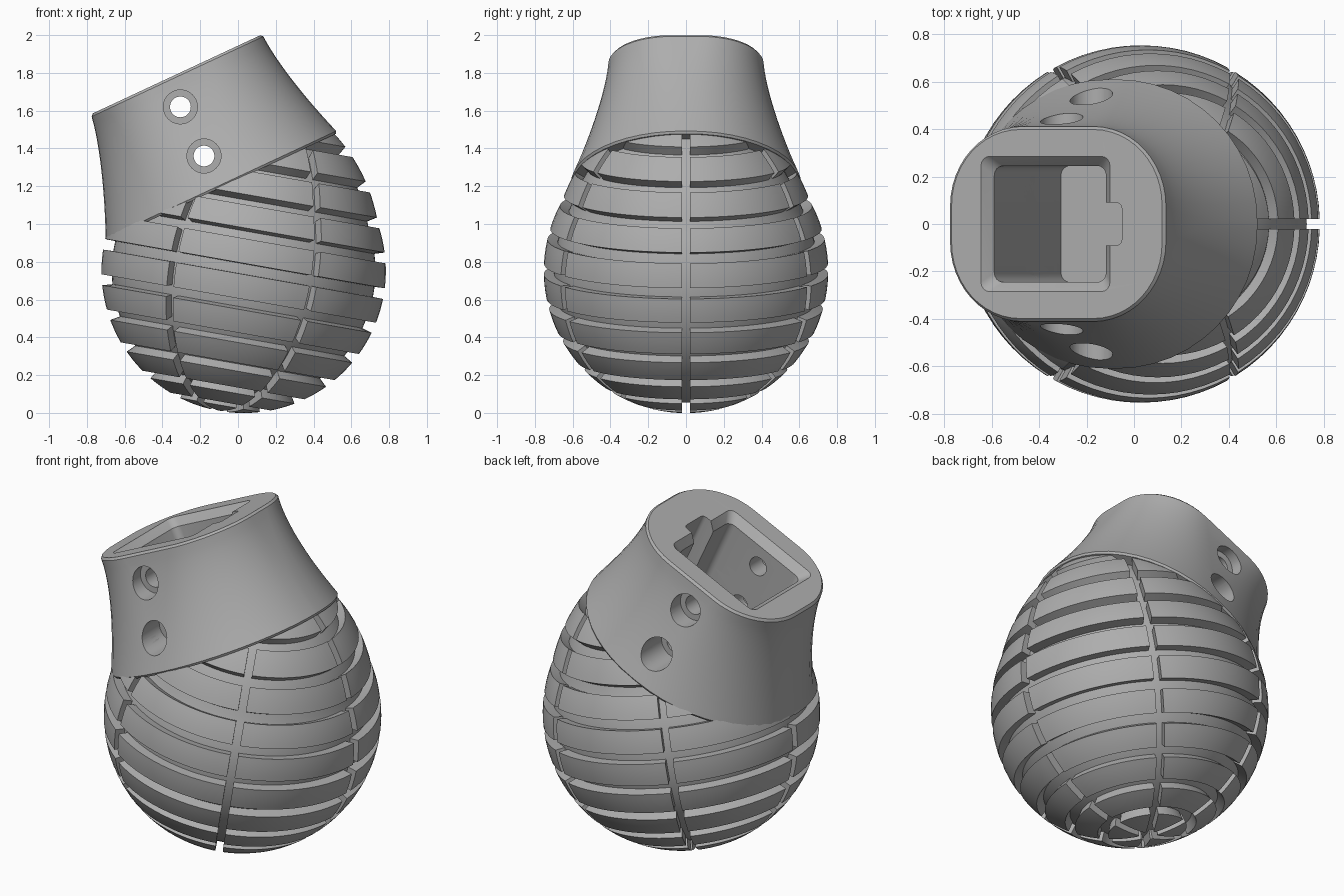
import bpy, bmesh
from math import sin, cos, asin, pi, radians
from mathutils import Matrix, Vector

if "Cube" in bpy.data.objects:
    bpy.data.objects.remove(bpy.data.objects["Cube"])

grey = bpy.data.materials.new("plain grey")
grey.use_nodes = True
grey.diffuse_color = (0.42, 0.42, 0.42, 1)
grey.node_tree.nodes["Principled BSDF"].inputs["Base Color"].default_value = grey.diffuse_color

# Frames: the neck leans to -x, the bulb leans to +x
NECK = Matrix.Rotation(radians(-25), 4, "Y")
BULB = Matrix.Translation((0.03, 0, 0.752)) @ Matrix.Rotation(radians(10), 4, "Y")


def loft(bm, rings):
    """Skin closed rings of points and cap both ends."""
    loops = [[bm.verts.new(p) for p in ring] for ring in rings]
    n = len(loops[0])
    for a, b in zip(loops, loops[1:]):
        for i in range(n):
            j = (i + 1) % n
            bm.faces.new((a[i], a[j], b[j], b[i]))
    bm.faces.new(loops[0][::-1])
    bm.faces.new(loops[-1])


def finish(bm, name, matrix=Matrix()):
    bm.transform(matrix)
    bmesh.ops.recalc_face_normals(bm, faces=bm.faces)
    mesh = bpy.data.meshes.new(name)
    bm.to_mesh(mesh)
    bm.free()
    mesh.materials.append(grey)
    ob = bpy.data.objects.new(name, mesh)
    bpy.context.collection.objects.link(ob)
    return ob


def rounded(cx, hw, hh, rx, ry, z, steps=12):
    """Rounded rectangle with elliptical corners."""
    pts = []
    for q, (sx, sy) in enumerate(((1, 1), (-1, 1), (-1, -1), (1, -1))):
        for i in range(steps + 1):
            a = (q + i / steps) * pi / 2
            pts.append(Vector((cx + sx * (hw - rx) + rx * cos(a),
                               sy * (hh - ry) + ry * sin(a), z)))
    return pts


def cylinder(name, x, z, radius, y0, y1):
    bm = bmesh.new()
    loft(bm, [[(x + radius * cos(i * pi / 20), y, z + radius * sin(i * pi / 20))
               for i in range(40)] for y in (y0, y1)])
    return finish(bm, name)


# Neck: flares from a rounded square top to a nearly round bottom
LOW, HIGH = 1.12, 1.762


def neck_ring(s, inset=0.0):
    f = 1 - (1 - s) ** 1.4
    return rounded(0.428 + 0.035 * s, 0.678 - 0.177 * f - inset,
                   0.615 - 0.205 * f - inset, 0.66 - 0.33 * s - inset,
                   0.60 - 0.27 * s - inset, LOW + (HIGH - LOW) * s)


bm = bmesh.new()
rings = [neck_ring(0, 0.012)] + [neck_ring(0.02 + 0.96 * i / 14) for i in range(15)]
loft(bm, rings + [neck_ring(1, 0.012)])
neck = finish(bm, "neck", NECK)


# Bulb: round below, drawn out towards the top
def reach(lat):
    return 0.753 + 0.22 * max(0, (lat - 28) / 65) ** 1.2


def polar(lat, depth):
    r = reach(lat) - depth
    return r * cos(radians(lat)), r * sin(radians(lat))


bm = bmesh.new()
rings = []
for i in range(61):
    r, z = polar(-89 + 178 * i / 60, 0.055)
    rings.append([(r * cos(a * pi / 48), r * sin(a * pi / 48), z) for a in range(96)])
loft(bm, rings)
core = finish(bm, "bulb_core", BULB)

# Raised pads: rows between ring grooves, six to a row
GAP, GROOVE, PITCH, STEPS = 2.2, 0.021, 14.4, 5
centres = [0.8 + PITCH * k for k in range(-5, 5)]
lows = [-86] + [c + GAP for c in centres]
highs = [c - GAP for c in centres] + [70]
bm = bmesh.new()
for lo, hi in zip(lows, highs):
    lats = [lo + (hi - lo) * i / STEPS for i in range(STEPS + 1)]
    section = [polar(a, 0) for a in lats] + [polar(a, 0.075) for a in lats[::-1]]
    for sector in range(6):
        rings = []
        for i in range(13):
            ring = []
            for r, z in section:
                edge = asin(GROOVE / r)
                a = sector * pi / 3 + edge + (pi / 3 - 2 * edge) * i / 12
                ring.append((r * cos(a), r * sin(a), z))
            rings.append(ring)
        loft(bm, rings)
pads = finish(bm, "bulb_pads", BULB)

# Cutters: socket with chamfered mouth, key slot, two bolt holes
bm = bmesh.new()
loft(bm, [rounded(0.41, 0.26 + g, 0.245 + g, 0.04, 0.04, z, 4)
          for z, g in ((1.05, 0), (1.715, 0), (HIGH, 0.04), (1.95, 0.04))])
cutters = [finish(bm, "socket_cutter", NECK)]
bm = bmesh.new()
loft(bm, [rounded(0.68, 0.085, 0.09, 0.025, 0.025, z, 4) for z in (1.35, 1.95)])
cutters.append(finish(bm, "key_slot_cutter", NECK))
for x, z in ((-0.305, 1.62), (-0.18, 1.36)):
    cutters.append(cylinder("bolt_cutter", x, z, 0.055, -1, 1))
    for side in (-1, 1):
        cutters.append(cylinder("bolt_head_cutter", x, z, 0.09, side * 0.36, side))

for ob in (neck, core, pads):
    bpy.ops.object.select_all(action="DESELECT")
    bpy.context.view_layer.objects.active = ob
    ob.select_set(True)
    for cutter in cutters:
        mod = ob.modifiers.new("cut", "BOOLEAN")
        mod.operation = "DIFFERENCE"
        mod.solver = "EXACT"
        mod.object = cutter
        bpy.ops.object.modifier_apply(modifier=mod.name)
    bpy.ops.object.shade_smooth_by_angle(angle=radians(30))

for cutter in cutters:
    bpy.data.objects.remove(cutter)
